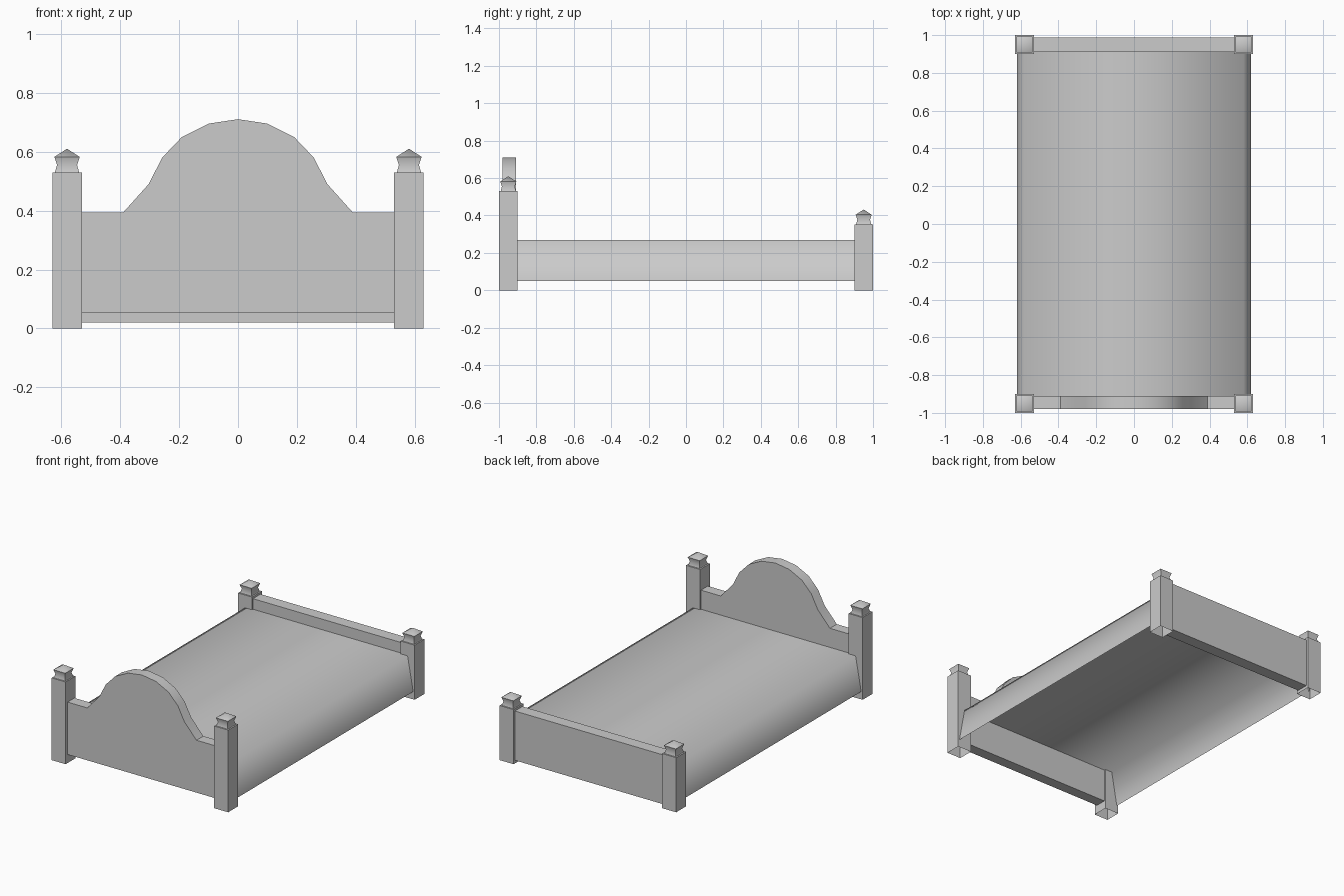
import bpy, bmesh, math

if "Cube" in bpy.data.objects:
    bpy.data.objects.remove(bpy.data.objects["Cube"], do_unlink=True)

# One plain grey for the whole bed
grey = bpy.data.materials.new("plain_grey")
grey.use_nodes = True
GREY = (0.6, 0.6, 0.6, 1)
grey.diffuse_color = GREY
grey.node_tree.nodes["Principled BSDF"].inputs["Base Color"].default_value = GREY


def finish(name, bm, angle, recalc=True):
    if recalc:
        bmesh.ops.recalc_face_normals(bm, faces=bm.faces)
    mesh = bpy.data.meshes.new(name)
    bm.to_mesh(mesh)
    bm.free()
    mesh.materials.append(grey)
    obj = bpy.data.objects.new(name, mesh)
    bpy.context.collection.objects.link(obj)
    bpy.ops.object.select_all(action='DESELECT')
    obj.select_set(True)
    bpy.context.view_layer.objects.active = obj
    bpy.ops.object.shade_smooth_by_angle(angle=math.radians(angle))
    return obj


def extrude_outline(name, outline, y0, y1, angle, closed=True):
    """Sweep an x-z outline along y; closed adds the end faces."""
    bm = bmesh.new()
    front = [bm.verts.new((x, y0, z)) for x, z in outline]
    back = [bm.verts.new((x, y1, z)) for x, z in outline]
    n = len(outline)
    for i in range(n if closed else n - 1):
        j = (i + 1) % n
        bm.faces.new((front[i], front[j], back[j], back[i]))
    if closed:
        bm.faces.new(front)
        bm.faces.new(back)
    return finish(name, bm, angle, recalc=closed)


def square_stack(name, x, y, rings, angle, tip=None):
    """Stack square rings of (half width, height); the bottom stays open."""
    bm = bmesh.new()
    loops = [[bm.verts.new((x + sx * h, y + sy * h, z))
              for sx, sy in ((-1, -1), (1, -1), (1, 1), (-1, 1))]
             for h, z in rings]
    for low, high in zip(loops, loops[1:]):
        for i in range(4):
            j = (i + 1) % 4
            bm.faces.new((low[i], low[j], high[j], high[i]))
    top = loops[-1]
    if tip is None:
        bm.faces.new(top)
    else:
        point = bm.verts.new((x, y, tip))
        for i in range(4):
            bm.faces.new((top[i], top[(i + 1) % 4], point))
    return finish(name, bm, angle, recalc=False)


# Four posts with waisted, pointed caps
for end, y, height in (("head", -0.95, 0.53), ("foot", 0.95, 0.352)):
    for side, x in (("right", -0.58), ("left", 0.58)):
        square_stack(f"{end}_post_{side}", x, y, [(0.05, 0), (0.05, height)], 30)
        rings = [(0.041, height), (0.034, height + 0.025), (0.043, height + 0.052)]
        square_stack(f"{end}_post_cap_{side}", x, y, rings, 52, tip=height + 0.08)

# Headboard with an arched crest
arch = [(0.53, 0.055), (0.53, 0.393), (0.39, 0.393), (0.303, 0.49),
        (0.257, 0.58), (0.19, 0.65), (0.1, 0.695)]
outline = arch + [(0, 0.71)] + [(-x, z) for x, z in reversed(arch)]
extrude_outline("headboard", outline, -0.98, -0.91, 30)

# Plain footboard
extrude_outline("footboard", [(-0.53, 0.02), (0.53, 0.02), (0.53, 0.338), (-0.53, 0.338)],
                0.91, 0.987, 30)

# Open draped cover, softly shaded over its edges
extrude_outline("bed_cover", [(-0.62, 0.05), (-0.58, 0.27), (0.58, 0.27), (0.62, 0.05)],
                -0.91, 0.91, 90, closed=False)
